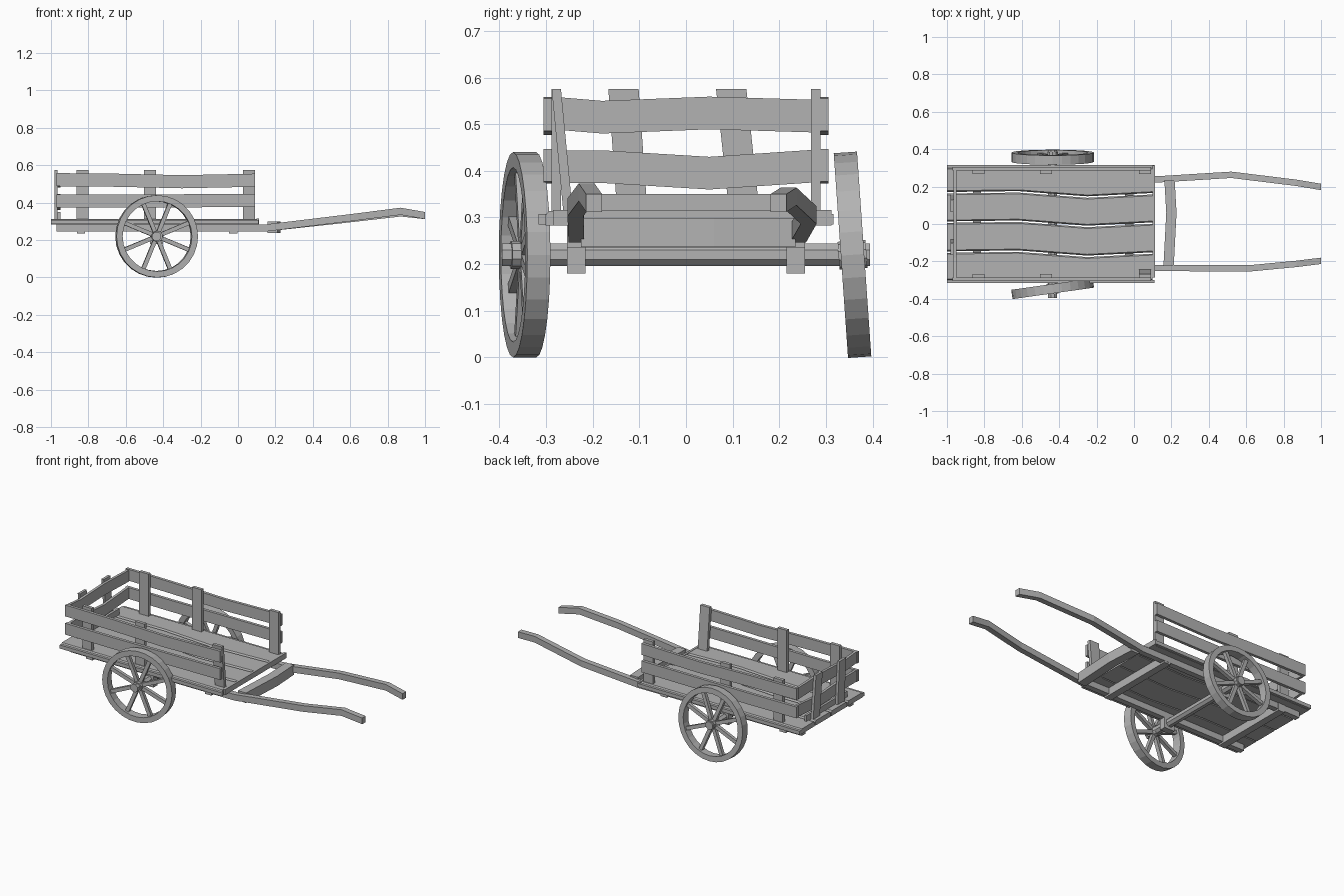
import bpy, bmesh, math
from mathutils import Matrix, Vector

cube = bpy.data.objects.get("Cube")
if cube:
    bpy.data.objects.remove(cube)

wood = bpy.data.materials.new("weathered grey wood")
wood.use_nodes = True
GREY = (0.45, 0.45, 0.45, 1)
wood.diffuse_color = GREY
wood.node_tree.nodes["Principled BSDF"].inputs["Base Color"].default_value = GREY


def finish(name, bm):
    bmesh.ops.recalc_face_normals(bm, faces=bm.faces)
    me = bpy.data.meshes.new(name)
    bm.to_mesh(me)
    bm.free()
    me.materials.append(wood)
    ob = bpy.data.objects.new(name, me)
    bpy.context.collection.objects.link(ob)
    return ob


def beam(name, points, axis, size):
    """Rectangular bar through the points; size is its section across the given axis."""
    u, v = [Vector([float(i == k) for i in range(3)]) for k in range(3) if k != axis]
    bm = bmesh.new()
    rings = []
    for p in points:
        rings.append([bm.verts.new(Vector(p) + u * a * size[0] / 2 + v * b * size[1] / 2)
                      for a, b in ((-1, -1), (1, -1), (1, 1), (-1, 1))])
    for r, s in zip(rings, rings[1:]):
        for i in range(4):
            bm.faces.new((r[i], r[i - 1], s[i - 1], s[i]))
    bm.faces.new(rings[0])
    bm.faces.new(rings[-1])
    return finish(name, bm)


def box(name, lo, hi):
    mid = [(a + b) / 2 for a, b in zip(lo, hi)]
    return beam(name, [(lo[0], *mid[1:]), (hi[0], *mid[1:])], 0, (hi[1] - lo[1], hi[2] - lo[2]))


# Floor planks with wavy seams
stations = (-1.0, -0.62, -0.25, 0.10)
wave = (0.005, 0.01, -0.018, 0.0)
seams = (-0.305, -0.155, 0.005, 0.162, 0.305)
for n, (a, b) in enumerate(zip(seams, seams[1:])):
    bm = bmesh.new()
    rows = []
    for x, w in zip(stations, wave):
        ya = a + (w if n > 0 else 0) + 0.004
        yb = b + (w if n < 3 else 0) - 0.004
        rows.append([bm.verts.new((x, y, z)) for y, z in
                     ((ya, 0.283), (yb, 0.283), (yb, 0.305), (yb - 0.007, 0.314),
                      (ya + 0.007, 0.314), (ya, 0.305))])
    for r, s in zip(rows, rows[1:]):
        for i in range(6):
            bm.faces.new((r[i], r[i - 1], s[i - 1], s[i]))
    bm.faces.new(rows[0])
    bm.faces.new(rows[-1])
    finish("floor_plank", bm)

# Edge trim of the floor
for s in (-1, 1):
    box("floor_side_trim", (-1.0, s * 0.308 - 0.008, 0.285), (0.11, s * 0.308 + 0.008, 0.307))
box("floor_front_trim", (0.098, -0.285, 0.283), (0.112, 0.312, 0.316))
box("floor_rear_rail", (-0.965, -0.20, 0.31), (-0.95, 0.20, 0.35))

# Shafts running under the floor and out to the handles
beam("right_shaft", [(-0.97, -0.235, 0.265), (0.15, -0.235, 0.265), (0.62, -0.237, 0.322),
                     (0.87, -0.213, 0.354), (1.0, -0.197, 0.331)], 0, (0.034, 0.038))
beam("left_shaft", [(-0.97, 0.235, 0.265), (0.15, 0.24, 0.265), (0.52, 0.263, 0.305),
                    (0.87, 0.22, 0.345), (1.0, 0.198, 0.331)], 0, (0.034, 0.038))
beam("shaft_crossbar", [(0.185, -0.225, 0.268), (0.20, 0.06, 0.268), (0.19, 0.235, 0.268)],
     1, (0.055, 0.062))
for x in (-0.84, -0.025):
    box("floor_bearer", (x - 0.022, -0.255, 0.236), (x + 0.022, 0.255, 0.285))

# Axle and its brackets
AXLE_X, AXLE_Z, RADIUS = -0.435, 0.22, 0.22
bm = bmesh.new()
bmesh.ops.create_cone(bm, cap_ends=True, segments=8, radius1=0.026, radius2=0.026, depth=0.79,
                      matrix=Matrix.Translation((AXLE_X, 0, AXLE_Z)) @ Matrix.Rotation(math.pi / 2, 4, 'X')
                      @ Matrix.Rotation(math.pi / 8, 4, 'Z'))
finish("axle", bm)
for s in (-1, 1):
    box("axle_bracket", (AXLE_X - 0.035, s * 0.235 - 0.02, 0.18),
        (AXLE_X + 0.035, s * 0.235 + 0.02, 0.25))


def wheel(name, y, yaw, camber):
    """Rim, hub and eight spokes, built around the y axis."""
    place = (Matrix.Translation((AXLE_X, y, AXLE_Z)) @ Matrix.Rotation(yaw, 4, 'Z')
             @ Matrix.Rotation(camber, 4, 'X'))
    bm = bmesh.new()
    count = 28
    rings = []
    for i in range(count):
        t = 2 * math.pi * i / count
        rings.append([bm.verts.new((r * math.cos(t), w, r * math.sin(t))) for r, w in
                      ((RADIUS, -0.025), (RADIUS, 0.025), (0.187, 0.025), (0.187, -0.025))])
    for i in range(count):
        for k in range(4):
            bm.faces.new((rings[i - 1][k], rings[i - 1][k - 1], rings[i][k - 1], rings[i][k]))
    bmesh.ops.create_cone(bm, cap_ends=True, segments=10, radius1=0.03, radius2=0.03, depth=0.06,
                          matrix=Matrix.Rotation(math.pi / 2, 4, 'X'))
    for i in range(8):
        turn = Matrix.Rotation(math.pi * (i + 0.5) / 4, 4, 'Y')
        bmesh.ops.create_cube(bm, size=1, matrix=turn @ Matrix.Translation((0.105, 0, 0))
                              @ Matrix.Diagonal((0.17, 0.022, 0.022, 1)))
    bm.transform(place)
    finish(name, bm)


wheel("right_wheel", -0.346, math.radians(8), 0)
wheel("left_wheel", 0.357, 0, math.radians(4))

# Side posts inside, wavy slats outside
for s, side in ((-1, "right"), (1, "left")):
    for x in (-0.832, -0.47, 0.058):
        lean = 0.025 if s < 0 and x > 0 else 0
        beam(side + "_side_post", [(x, s * (0.278 - lean), 0.312), (x, s * 0.278, 0.575)],
             2, (0.064, 0.02))
    for z, bend in ((0.52, (0.003, 0.0, -0.008, 0.0)), (0.41, (0.0, -0.002, 0.0, 0.002))):
        beam(side + "_side_slat", [(x, s * 0.296, z + d) for x, d in
                                   zip((-0.97, -0.65, -0.3, 0.092), bend)], 0, (0.018, 0.07))

# Tail slats with two outer posts
for z, bend in ((0.52, (0.004, -0.005, 0.004, -0.003)), (0.405, (0.004, 0.004, -0.01, 0.006))):
    beam("tail_slat", [(-0.957, y, z + d) for y, d in
                       zip((-0.287, -0.18, 0.05, 0.287), bend)], 1, (0.016, 0.07))
for low, high in ((-0.115, -0.134), (0.125, 0.097)):
    beam("tail_post", [(-0.973, low, 0.312), (-0.973, high, 0.575)], 2, (0.016, 0.065))
